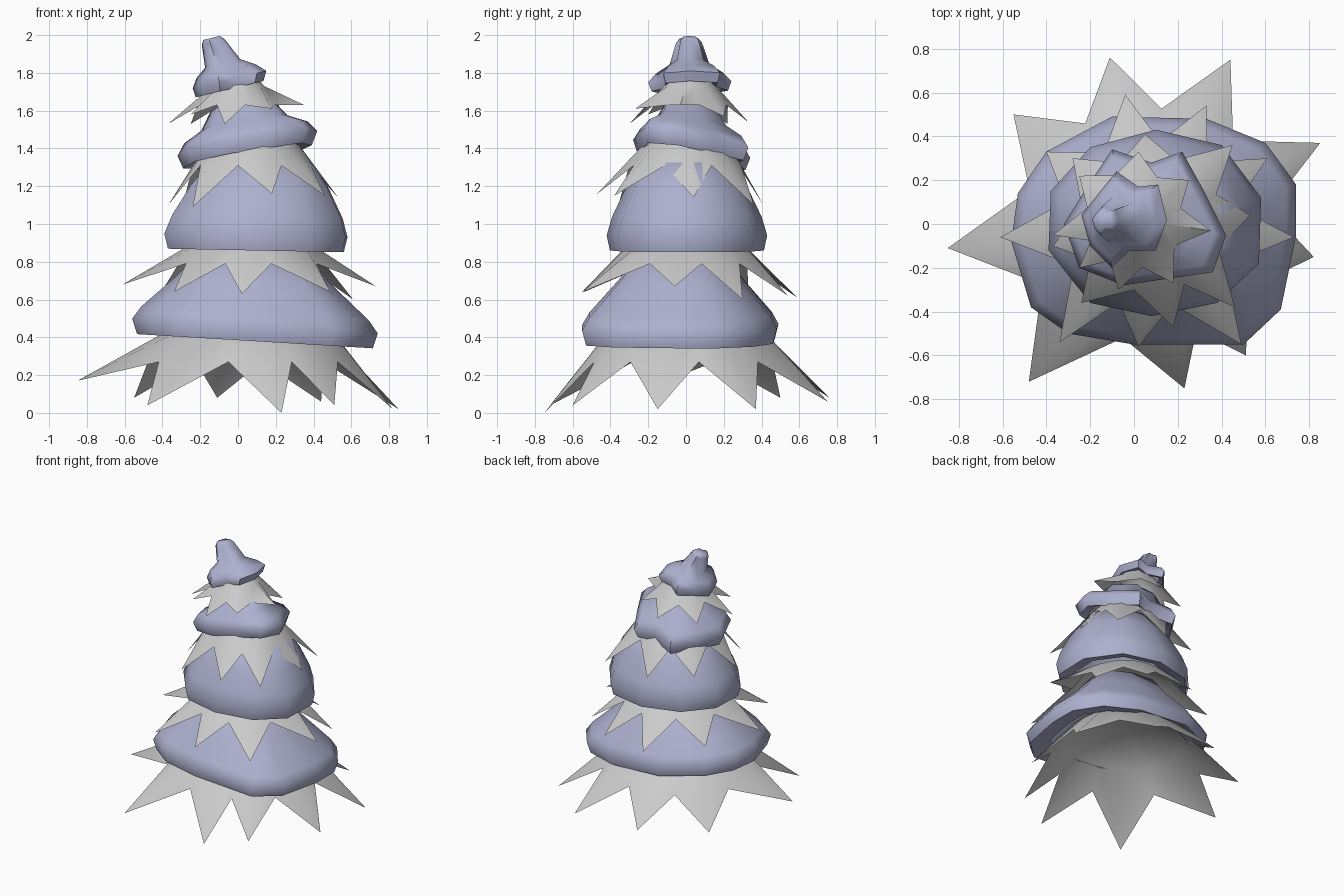
import bpy, bmesh
from math import cos, sin, atan2, hypot, pi, radians

if "Cube" in bpy.data.objects:
    bpy.data.objects.remove(bpy.data.objects["Cube"])

snow_mat = bpy.data.materials.new("snow")
snow_mat.diffuse_color = (0.42, 0.44, 0.62, 1)
snow_mat.use_nodes = True
snow_mat.node_tree.nodes["Principled BSDF"].inputs["Base Color"].default_value = snow_mat.diffuse_color


def build(name, rings, mat=None):
    """Skin a list of equal-length rings into one smooth object, closed on top."""
    bm = bmesh.new()
    loops = [[bm.verts.new(p) for p in ring] for ring in rings]
    n = len(loops[0])
    for a, b in zip(loops, loops[1:]):
        for i in range(n):
            j = (i + 1) % n
            bm.faces.new((a[i], a[j], b[j], b[i]))
    bm.faces.new(loops[-1])
    bmesh.ops.recalc_face_normals(bm, faces=bm.faces)
    me = bpy.data.meshes.new(name)
    bm.to_mesh(me)
    bm.free()
    ob = bpy.data.objects.new(name, me)
    bpy.context.collection.objects.link(ob)
    if mat:
        me.materials.append(mat)
    bpy.ops.object.select_all(action='DESELECT')
    ob.select_set(True)
    bpy.context.view_layer.objects.active = ob
    bpy.ops.object.shade_smooth_by_angle(angle=radians(60))


def skirt(name, centre, tips, valley, top, stretch):
    """Jagged skirt of branches: spikes at tips, notches between them."""
    cx, cy = centre
    pts = sorted((atan2(y - cy, x - cx), hypot(x - cx, y - cy), z) for x, y, z in tips)
    oval = lambda a: 1 + (stretch - 1) * cos(a) ** 2
    edge = []
    for i, (a, r, z) in enumerate(pts):
        a2 = pts[(i + 1) % len(pts)][0]
        if a2 < a:
            a2 += 2 * pi
        m = (a + a2) / 2
        edge += [(a, r, z), (m, valley[0] * oval(m), valley[1])]
    ring = lambda rs: [(cx + r * cos(a), cy + r * sin(a), z) for a, r, z in rs]
    collar = [(a, top[0] * oval(a), top[1]) for a, _, _ in edge]
    crown = [(a, top[0] * 0.4, top[1] + 0.1) for a, _, _ in edge]
    build(name, [ring(edge), ring(collar), ring(crown)])


def snow(name, centre, outline, z0, tilt, profile, lean=(0, 0)):
    """Snow lump: outline scaled along a (scale, height) profile, tilted."""
    cx, cy = centre
    rings = []
    for s, dz in profile:
        ring = []
        for x, y in outline:
            dx, dy = s * (x - cx), s * (y - cy)
            k = max(dz, 0)
            ring.append((cx + dx + lean[0] * k, cy + dy + lean[1] * k,
                         z0 + dz + tilt[0] * dx + tilt[1] * dy))
        rings.append(ring)
    build(name, rings, snow_mat)


# Branch skirts, bottom to top
skirt("branches_bottom", (0.06, 0),
      [(-.85, -.11, .17), (-.55, .5, .08), (-.11, .76, .08), (.44, .75, .06), (.85, .37, .02),
       (.82, -.15, .02), (.51, -.6, .04), (.23, -.75, 0), (-.48, -.72, .04)],
      (.53, .27), (.42, .43), 1.06)
skirt("branches_lower", (0.07, 0),
      [(-.61, -.06, .68), (-.34, -.54, .64), (.02, -.56, .63), (.49, -.55, .64), (.73, -.06, .67),
       (.61, .3, .6), (.33, .54, .62), (-.04, .59, .61), (-.4, .33, .65)],
      (.38, .79), (.31, .89), 1.05)
skirt("branches_middle", (0.08, 0),
      [(-.37, -.1, 1.1), (-.24, -.36, 1.09), (.18, -.47, 1.16), (.46, -.38, 1.15),
       (.53, .04, 1.14), (.45, .36, 1.1), (.05, .41, 1.1), (-.28, .3, 1.15)],
      (.31, 1.31), (.23, 1.42), 1.06)
skirt("branches_upper", (0, 0.02),
      [(-.37, -.05, 1.53), (-.25, .22, 1.53), (.02, .33, 1.54), (.25, .2, 1.57),
       (.35, -.03, 1.63), (.18, -.27, 1.61), (-.07, -.3, 1.53), (-.25, -.2, 1.58)],
      (.22, 1.63), (.14, 1.73), 1.0)

# Snow lumps resting on each skirt
snow("snow_bottom", (.08, -.02),
     [(.74, .18), (.74, -.05), (.67, -.39), (.5, -.55), (0, -.55), (-.3, -.5), (-.47, -.38),
      (-.56, -.08), (-.53, .14), (-.4, .33), (-.1, .49), (.33, .48), (.6, .37)],
     .46, (-.06, 0), [(.75, -.05), (.96, -.08), (1, 0), (.93, .065), (.62, .25), (.45, .38)])
snow("snow_lower", (.09, 0),
     [(.58, .12), (.57, -.18), (.38, -.36), (.08, -.42), (-.2, -.36), (-.39, -.12),
      (-.38, .15), (-.2, .35), (.1, .43), (.4, .36)],
     .94, (-.02, 0), [(.75, -.05), (.96, -.08), (1, 0), (.93, .1), (.75, .26), (.55, .39)], (.08, 0))
snow("snow_middle", (.05, .02),
     [(.42, -.05), (.36, -.22), (.15, -.25), (-.05, -.28), (-.25, -.2), (-.32, 0),
      (-.22, .16), (-.1, .34), (.08, .28), (.22, .33), (.32, .15)],
     1.42, (.17, -.14), [(.75, -.04), (.92, -.07), (1, 0), (.88, .06), (.62, .11), (.45, .2), (.2, .25)],
     (-.15, 0))
snow("snow_cap", (-.04, .02),
     [(.15, .02), (.1, -.12), (-.02, -.12), (-.1, -.2), (-.2, -.1), (-.24, .04),
      (-.17, .13), (-.08, .24), (.02, .17), (.11, .18)],
     1.765, (.24, 0), [(.75, -.04), (.92, -.05), (1, 0), (.8, .045), (.48, .085), (.31, .2), (.22, .22)],
     (-.45, -.02))
